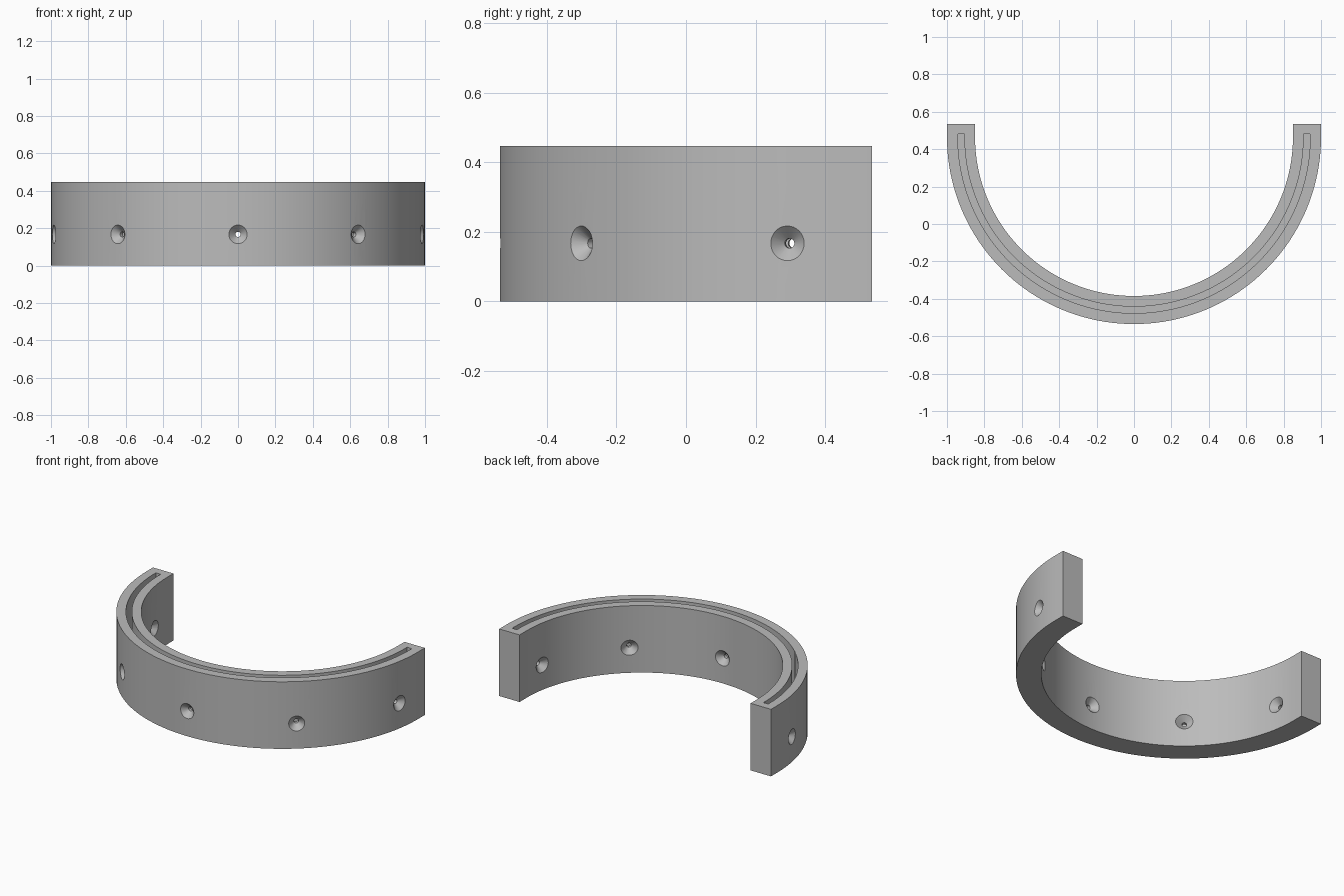
import bpy, bmesh
from math import sin, cos, pi, radians
from mathutils import Matrix, Vector

if "Cube" in bpy.data.objects:
    bpy.data.objects.remove(bpy.data.objects["Cube"])

CENTRE_Y = 0.465     # centre of the half circle
INNER, OUTER = 0.85, 1.0
HEIGHT = 0.446
HOLE_Z = 0.167
STEPS = 80

grey = bpy.data.materials.new("plain grey")
grey.use_nodes = True
colour = (0.50, 0.50, 0.50, 1)
grey.diffuse_color = colour
grey.node_tree.nodes["Principled BSDF"].inputs["Base Color"].default_value = colour


def finish(bm, name):
    bmesh.ops.recalc_face_normals(bm, faces=bm.faces)
    mesh = bpy.data.meshes.new(name)
    bm.to_mesh(mesh)
    bm.free()
    mesh.materials.append(grey)
    obj = bpy.data.objects.new(name, mesh)
    bpy.context.collection.objects.link(obj)
    return obj


def u_band(name, r_in, r_out, z0, z1, end_y):
    """Half ring with short straight ends, swept from a rectangular section."""
    stations = [(-1, 0, end_y)]
    for i in range(STEPS + 1):
        a = pi + pi * i / STEPS
        stations.append((cos(a), sin(a), CENTRE_Y))
    stations.append((1, 0, end_y))
    section = [(r_in, z0), (r_out, z0), (r_out, z1), (r_in, z1)]
    bm = bmesh.new()
    rings = [[bm.verts.new((r * dx, y + r * dy, z)) for r, z in section]
             for dx, dy, y in stations]
    for a, b in zip(rings, rings[1:]):
        for k in range(4):
            n = (k + 1) % 4
            bm.faces.new((a[k], a[n], b[n], b[k]))
    bm.faces.new(rings[0])
    bm.faces.new(rings[-1])
    return finish(bm, name)


def screw_holes(name, angles):
    """Radial holes, countersunk from both the inner and outer wall."""
    profile = [(0.07, 0.83), (0.014, 0.886), (0.014, 0.964), (0.07, 1.02)]
    sides = 32
    bm = bmesh.new()
    for angle in angles:
        turn = (Matrix.Translation((0, CENTRE_Y, HOLE_Z))
                @ Matrix.Rotation(radians(angle), 4, 'Z'))
        rings = [[bm.verts.new(turn @ Vector((r * cos(2 * pi * i / sides), -d,
                                              r * sin(2 * pi * i / sides))))
                  for i in range(sides)] for r, d in profile]
        for a, b in zip(rings, rings[1:]):
            for i in range(sides):
                n = (i + 1) % sides
                bm.faces.new((a[i], a[n], b[n], b[i]))
        bm.faces.new(rings[0])
        bm.faces.new(rings[-1])
    return finish(bm, name)


# Main body, the slot along its top and the five screw holes
band = u_band("half_ring_band", INNER, OUTER, 0, HEIGHT, 0.535)
cutters = [u_band("slot_cutter", 0.907, 0.942, 0.06, HEIGHT + 0.05, 0.482),
           screw_holes("screw_hole_cutter", (-80, -40, 0, 40, 80))]
for cutter in cutters:
    mod = band.modifiers.new(cutter.name, 'BOOLEAN')
    mod.operation = 'DIFFERENCE'
    mod.solver = 'EXACT'
    mod.object = cutter

# Bake the cuts and discard the cutters
bpy.context.view_layer.update()
graph = bpy.context.evaluated_depsgraph_get()
band_mesh = bpy.data.meshes.new_from_object(band.evaluated_get(graph))
band.modifiers.clear()
band.data = band_mesh
for cutter in cutters:
    bpy.data.objects.remove(cutter)

# Smooth the curved walls, keep the rims crisp
bpy.ops.object.select_all(action='DESELECT')
band.select_set(True)
bpy.context.view_layer.objects.active = band
bpy.ops.object.shade_smooth_by_angle(angle=radians(25))
